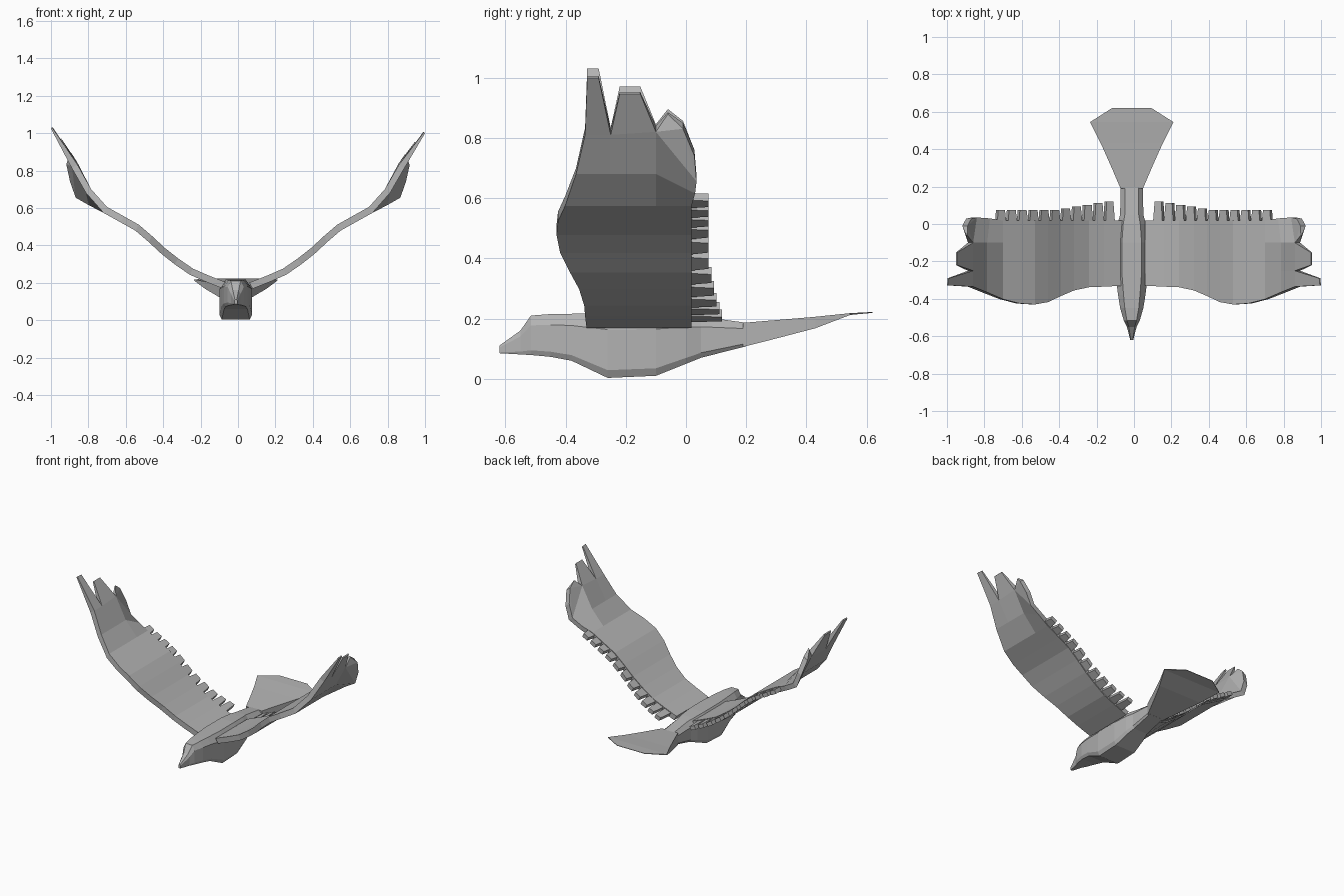
import bpy, bmesh
from mathutils import Vector

cube = bpy.data.objects.get("Cube")
if cube:
    bpy.data.objects.remove(cube, do_unlink=True)

grey = bpy.data.materials.new("plain_grey")
grey.use_nodes = True
COLOUR = (0.45, 0.45, 0.45, 1)
grey.diffuse_color = COLOUR
grey.node_tree.nodes["Principled BSDF"].inputs["Base Color"].default_value = COLOUR


def finish(name, bm):
    bmesh.ops.recalc_face_normals(bm, faces=bm.faces[:])
    mesh = bpy.data.meshes.new(name)
    bm.to_mesh(mesh)
    bm.free()
    mesh.materials.append(grey)
    bpy.context.collection.objects.link(bpy.data.objects.new(name, mesh))


def loft(name, stations, shape, centre):
    """Skin rings of the shape along y; station = y, half width, bottom, top."""
    bm = bmesh.new()
    rings = [[bm.verts.new((centre + u * w, y, lo + v * (hi - lo))) for u, v in shape]
             for y, w, lo, hi in stations]
    n = len(shape)
    for a, b in zip(rings, rings[1:]):
        for i in range(n):
            j = (i + 1) % n
            bm.faces.new((a[i], a[j], b[j], b[i]))
    bm.faces.new(rings[0])
    bm.faces.new(rings[-1])
    finish(name, bm)


# Body: boxy section from beak to rump, and the flat tail fan
half = [(0.6, 1), (1, 0.75), (1, 0.12), (0.85, 0)]
section = half + [(-u, v) for u, v in reversed(half)]
loft("body", [
    (-0.62, 0.008, 0.085, 0.11), (-0.55, 0.026, 0.081, 0.16),
    (-0.515, 0.043, 0.079, 0.21), (-0.45, 0.062, 0.073, 0.215),
    (-0.38, 0.073, 0.06, 0.216), (-0.26, 0.088, 0.003, 0.217),
    (-0.1, 0.088, 0.01, 0.217), (0, 0.076, 0.05, 0.212),
    (0.05, 0.062, 0.07, 0.207), (0.2, 0.06, 0.108, 0.186)], section, -0.012)
edge = [(1, 1), (1, 0), (-1, 0), (-1, 1)]
loft("tail", [
    (0.19, 0.06, 0.106, 0.186), (0.3, 0.107, 0.134, 0.195), (0.43, 0.165, 0.168, 0.206),
    (0.545, 0.223, 0.212, 0.218), (0.62, 0.105, 0.219, 0.222)], edge, -0.012)

# Inner wing stations: x, top z, leading edge y
SPAN = [(0.06, 0.20, -0.33), (0.16, 0.24, -0.335), (0.24, 0.275, -0.338),
        (0.32, 0.33, -0.355), (0.39, 0.385, -0.385), (0.46, 0.45, -0.418),
        (0.53, 0.51, -0.43), (0.61, 0.555, -0.425), (0.70, 0.605, -0.402)]


def height(x):
    for (x0, z0, _), (x1, z1, _) in zip(SPAN, SPAN[1:]):
        if x <= x1:
            break
    return z0 + (z1 - z0) * (x - x0) / (x1 - x0)


def thicken(bm, depth, lift, side):
    """Extrude the top sheet down into a slab, then place it on its side."""
    top = bm.verts[:]
    offsets = {v: depth(v.co) for v in top}
    under = bmesh.ops.extrude_face_region(bm, geom=bm.faces[:], use_keep_orig=True)
    for v in under["geom"]:
        if isinstance(v, bmesh.types.BMVert):
            source = min(top, key=lambda t: (t.co - v.co).length_squared)
            v.co += offsets[source]
    for v in bm.verts:
        v.co.z += lift * max(0, v.co.z - 0.8) / 0.2
        v.co.x *= side


def wing_depth(co):
    if co.x < 0.72:
        return Vector((0.018, 0, -0.032))
    if co.x < 0.89:
        return Vector((0.028, 0, -0.02))
    return Vector((0.006, 0, -0.006))


def build_wing(name, side, lift):
    bm = bmesh.new()
    rows = [[(x, y, z) for y in (lead, -0.25, -0.1, 0.018)] for x, z, lead in SPAN]
    rows += [[(0.785, -0.365, 0.70), (0.785, -0.25, 0.70), (0.785, -0.1, 0.70), (0.77, 0.03, 0.635)],
             [(0.86, -0.335, 0.83), (0.86, -0.25, 0.83), (0.86, -0.1, 0.84), (0.84, 0.035, 0.675)]]
    grid = [[bm.verts.new(p) for p in row] for row in rows]
    for a, b in zip(grid, grid[1:]):
        for i in range(3):
            bm.faces.new((a[i], a[i + 1], b[i + 1], b[i]))
    # Two long finger feathers and a rounded rear one
    lead, notch, rear, trail = grid[-1]
    tips = [((lead, notch), [(0.99, -0.29, 1.005), (0.994, -0.328, 1.005)]),
            ((notch, rear), [(0.945, -0.152, 0.952), (0.945, -0.22, 0.952)]),
            ((rear, trail), [(0.87, 0.028, 0.76), (0.89, -0.01, 0.85), (0.892, -0.06, 0.885)])]
    for (a, b), points in tips:
        bm.faces.new([a, b] + [bm.verts.new(p) for p in points])
    bmesh.ops.triangulate(bm, faces=[f for f in bm.faces if len(f.verts) > 4])
    thicken(bm, wing_depth, lift, side)
    finish(name, bm)


def build_feathers(name, side):
    bm = bmesh.new()
    for i in range(11):
        x = 0.1 + 0.058 * i
        reach = max(0.075, 0.12 - 0.009 * i)
        outline = [(x, -0.01), (x + 0.052, -0.01), (x + 0.046, reach), (x + 0.01, reach)]
        bm.faces.new([bm.verts.new((u, y, height(u) - 0.005)) for u, y in outline])
    thicken(bm, lambda co: Vector((0.012, 0, -0.024)), 0, side)
    finish(name, bm)


for label, side, lift in (("left", 1, 0), ("right", -1, 0.025)):
    build_wing(label + "_wing", side, lift)
    build_feathers(label + "_trailing_feathers", side)
